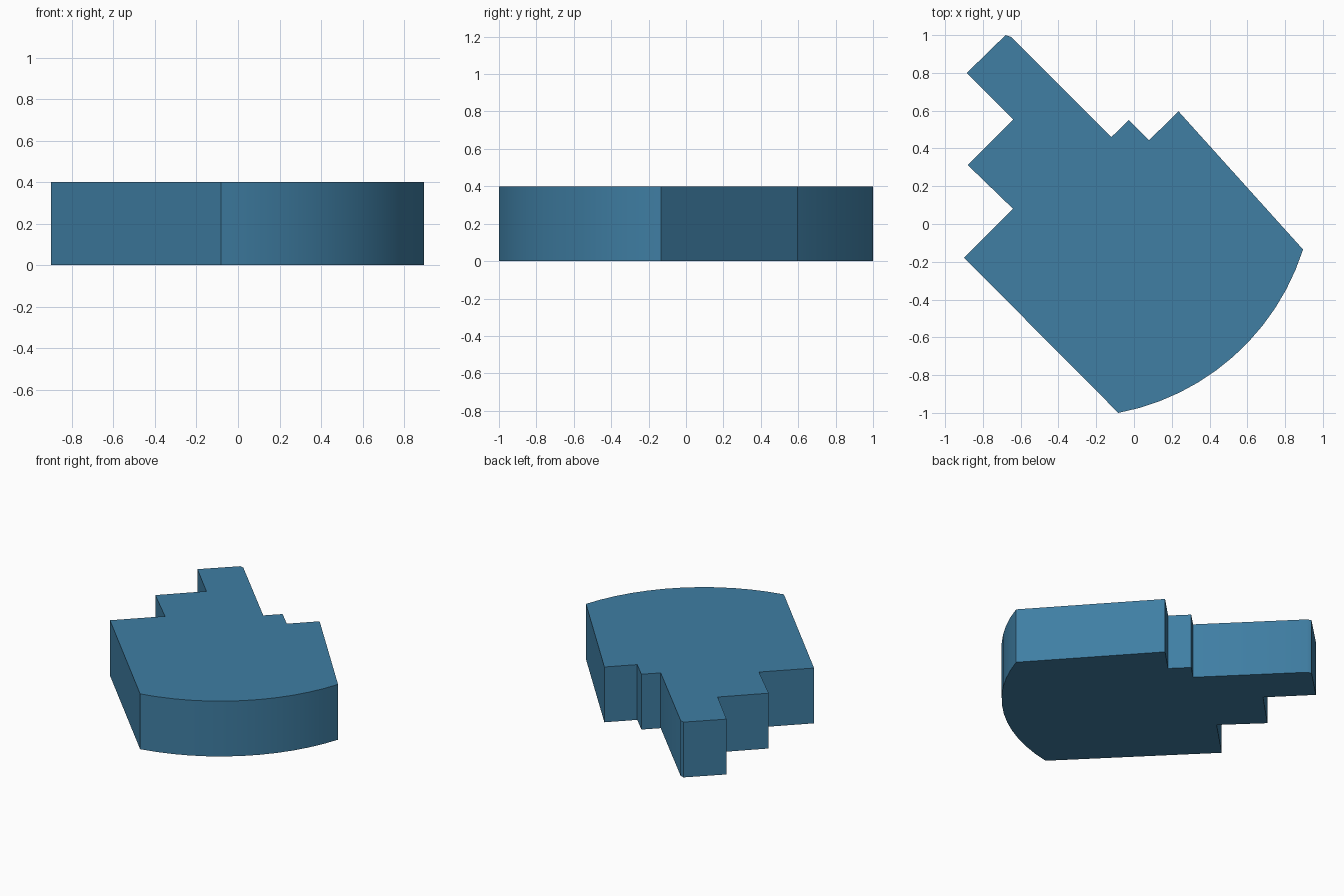
import bpy, bmesh, math

if "Cube" in bpy.data.objects:
    bpy.data.objects.remove(bpy.data.objects["Cube"])

HEIGHT = 0.4

# stepped outline, counter-clockwise from the right end of the rounded edge
outline = [(0.895, -0.135), (0.235, 0.597), (0.08, 0.443), (-0.028, 0.55),
           (-0.12, 0.46), (-0.65, 0.99), (-0.68, 1.0), (-0.885, 0.80),
           (-0.64, 0.553), (-0.88, 0.312), (-0.64, 0.08), (-0.90, -0.178)]

# shallow rounded edge between its two end corners
start, end = (-0.083, -1.0), (0.895, -0.135)
sag, steps = 0.18, 12
dx, dy = end[0] - start[0], end[1] - start[1]
chord = math.hypot(dx, dy)
nx, ny = dy / chord, -dx / chord
radius = (chord * chord / 4 + sag * sag) / (2 * sag)
cx = (start[0] + end[0]) / 2 - nx * (radius - sag)
cy = (start[1] + end[1]) / 2 - ny * (radius - sag)
half = math.asin(chord / 2 / radius)
mid = math.atan2(ny, nx)
for i in range(steps):
    a = mid - half + 2 * half * i / steps
    outline.append((cx + radius * math.cos(a), cy + radius * math.sin(a)))

# extrude the outline into a solid slab
bm = bmesh.new()
base = bm.faces.new([bm.verts.new((x, y, 0)) for x, y in outline])
top = bmesh.ops.extrude_face_region(bm, geom=[base], use_keep_orig=True)
bmesh.ops.translate(bm, vec=(0, 0, HEIGHT),
                    verts=[v for v in top["geom"] if isinstance(v, bmesh.types.BMVert)])
bmesh.ops.recalc_face_normals(bm, faces=bm.faces[:])
mesh = bpy.data.meshes.new("stepped_block")
bm.to_mesh(mesh)
bm.free()
block = bpy.data.objects.new("stepped_block", mesh)
bpy.context.collection.objects.link(block)

# blue finish
blue = bpy.data.materials.new("blue")
blue.diffuse_color = (0.05, 0.21, 0.37, 1)
blue.use_nodes = True
blue.node_tree.nodes["Principled BSDF"].inputs["Base Color"].default_value = blue.diffuse_color
mesh.materials.append(blue)

# smooth the rounded edge, keep corners sharp
bpy.context.view_layer.objects.active = block
block.select_set(True)
bpy.ops.object.shade_smooth_by_angle(angle=math.radians(30))
